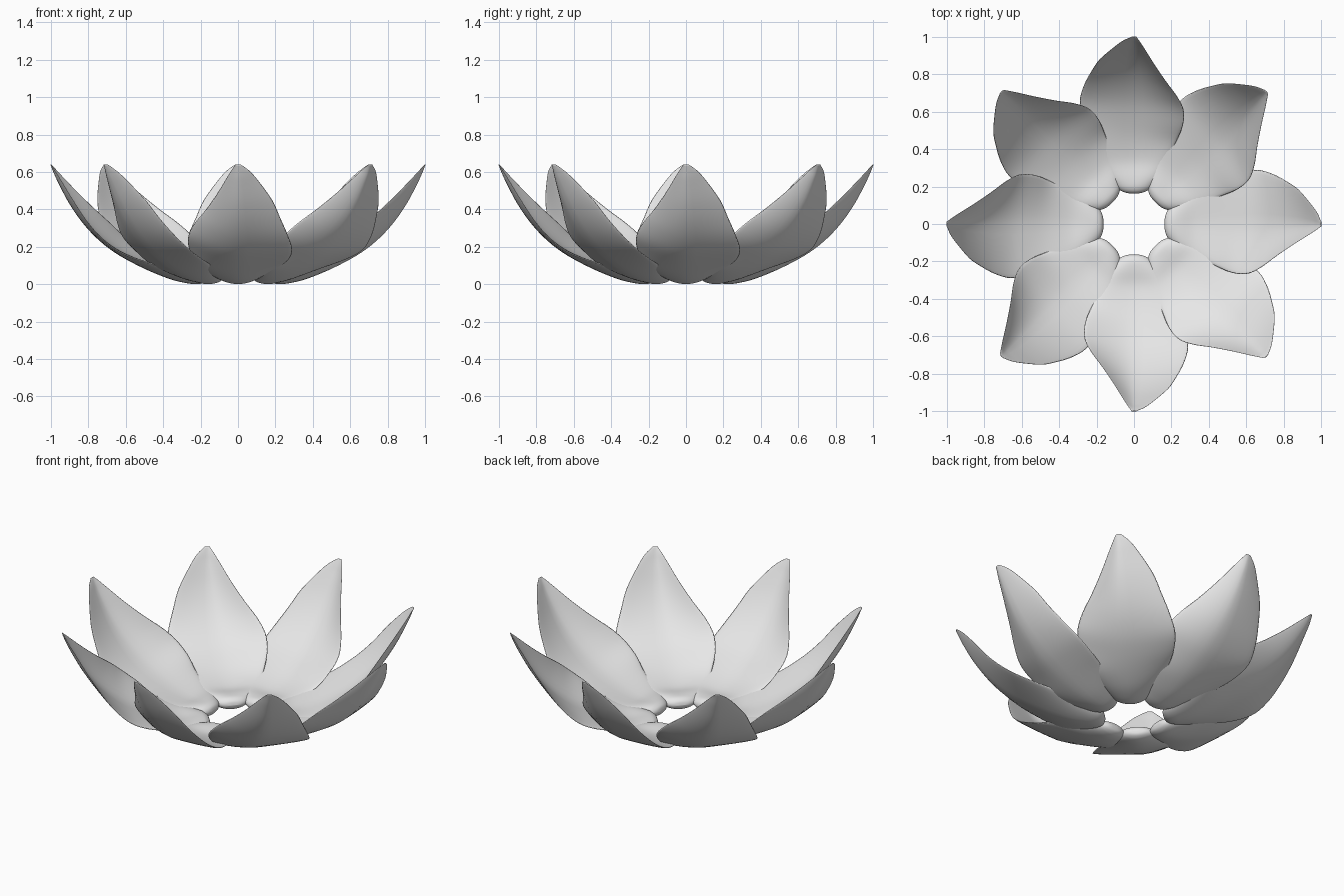
import bpy, bmesh, math
from mathutils import Vector

if "Cube" in bpy.data.objects:
    bpy.data.objects.remove(bpy.data.objects["Cube"])

# Petal stations from base to tip:
# radius, height, thickness, low-side width, low-side lift, high-side width, high-side lift
STATIONS = [
    (.163, .040, .006, .022, .000, .022, .000),
    (.169, .040, .040, .050, .000, .050, .000),
    (.182, .040, .062, .076, .002, .076, .002),
    (.205, .040, .076, .100, .006, .100, .006),
    (.250, .040, .076, .130, .015, .130, .015),
    (.340, .047, .052, .175, .025, .175, .025),
    (.450, .080, .036, .235, .025, .225, .035),
    (.560, .128, .028, .275, .012, .262, .070),
    (.660, .183, .022, .290, .005, .265, .090),
    (.750, .253, .018, .267, .010, .230, .100),
    (.830, .338, .014, .228, .018, .174, .092),
    (.900, .438, .011, .183, .022, .118, .070),
    (.960, .550, .009, .106, .015, .062, .035),
    (.985, .605, .008, .060, .006, .034, .015),
    (1.00, .640, .005, .014, .000, .014, .000),
]
STEPS, SIDES = 4, 32


def smooth_rows(rows):
    """Catmull-Rom interpolation of the stations."""
    out = []
    for i in range(len(rows) - 1):
        quad = [rows[max(i - 1, 0)], rows[i], rows[i + 1], rows[min(i + 2, len(rows) - 1)]]
        for k in range(STEPS):
            t = k / STEPS
            out.append([.5 * (2 * b + (c - a) * t + (2 * a - 5 * b + 4 * c - d) * t * t
                              + (3 * b - a - 3 * c + d) * t ** 3) for a, b, c, d in zip(*quad)])
    out.append(list(rows[-1]))
    return out


def petal_mesh():
    rows = smooth_rows(STATIONS)
    bm = bmesh.new()
    loops = []
    for i, (r, z, thick, wl, hl, wh, hh) in enumerate(rows):
        p, q = rows[max(i - 1, 0)], rows[min(i + 1, len(rows) - 1)]
        slope = Vector((q[0] - p[0], q[1] - p[1])).normalized()
        loop = []
        for j in range(SIDES):
            a = 2 * math.pi * j / SIDES
            t = math.cos(a)
            u = t * (wl if t > 0 else wh)
            lift = (hl if t > 0 else hh) * abs(t) ** 1.5 + thick / 2 * math.sin(a)
            loop.append(bm.verts.new((u, -(r - slope.y * lift), max(0, z + slope.x * lift))))
        loops.append(loop)
    for a, b in zip(loops, loops[1:]):
        for j in range(SIDES):
            k = (j + 1) % SIDES
            bm.faces.new((a[j], a[k], b[k], b[j]))
    bm.faces.new(loops[0])
    bm.faces.new(loops[-1])
    bmesh.ops.recalc_face_normals(bm, faces=bm.faces)
    mesh = bpy.data.meshes.new("petal")
    bm.to_mesh(mesh)
    bm.free()
    return mesh


grey = bpy.data.materials.new("light grey")
grey.diffuse_color = (.8, .8, .8, 1)
grey.use_nodes = True
grey.node_tree.nodes["Principled BSDF"].inputs["Base Color"].default_value = grey.diffuse_color
mesh = petal_mesh()
mesh.materials.append(grey)
mesh.shade_smooth()

# Ring of eight overlapping petals
for n in range(8):
    petal = bpy.data.objects.new(f"petal_{n + 1}", mesh)
    petal.rotation_euler.z = n * math.pi / 4
    bpy.context.collection.objects.link(petal)
